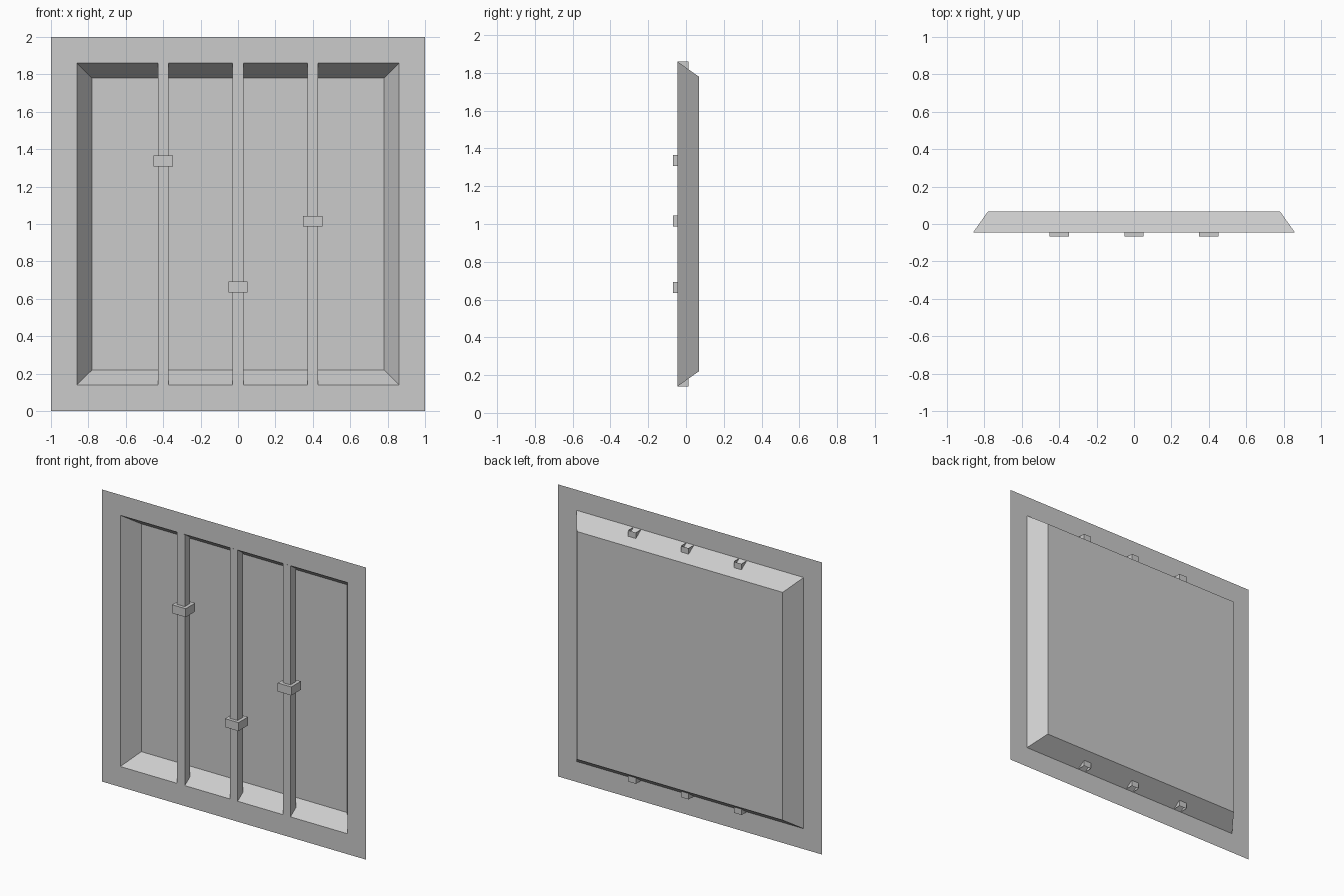
import bpy, bmesh

if "Cube" in bpy.data.objects:
    bpy.data.objects.remove(bpy.data.objects["Cube"])

FRONT, BACK = -0.045, 0.068      # frame plane and recess floor
BAR_Y, BAR_W = -0.0165, 0.058    # bar centre depth and thickness


def finish(bm, name):
    mesh = bpy.data.meshes.new(name)
    bm.to_mesh(mesh)
    bm.free()
    obj = bpy.data.objects.new(name, mesh)
    bpy.context.collection.objects.link(obj)
    return obj


def box(name, centre, size, open_ends=False):
    bm = bmesh.new()
    bmesh.ops.create_cube(bm, size=1)
    bmesh.ops.scale(bm, vec=size, verts=bm.verts)
    bmesh.ops.translate(bm, vec=centre, verts=bm.verts)
    if open_ends:
        ends = [f for f in bm.faces if abs(f.normal.z) > 0.9]
        bmesh.ops.delete(bm, geom=ends, context='FACES_ONLY')
    return finish(bm, name)


# Thin sheet: flat border, sloped recess walls and recessed floor
bm = bmesh.new()
rings = []
for half, y in ((1.0, FRONT), (0.86, FRONT), (0.78, BACK)):
    rings.append([bm.verts.new((sx * half, y, 1 + sz * half))
                  for sx, sz in ((-1, -1), (1, -1), (1, 1), (-1, 1))])
for outer, inner in zip(rings, rings[1:]):
    for i in range(4):
        j = (i + 1) % 4
        bm.faces.new((outer[i], outer[j], inner[j], inner[i]))
bm.faces.new(rings[-1])
finish(bm, "recessed_frame")

# Vertical slide bars (open tubes), each with a square slider block
for side, x, z in (("left", -0.4, 1.337), ("middle", 0.0, 0.664), ("right", 0.4, 1.015)):
    box(side + "_slide_bar", (x, BAR_Y, 1), (BAR_W, BAR_W, 1.72), open_ends=True)
    box(side + "_slider", (x, BAR_Y, z), (0.103, 0.103, 0.058))
